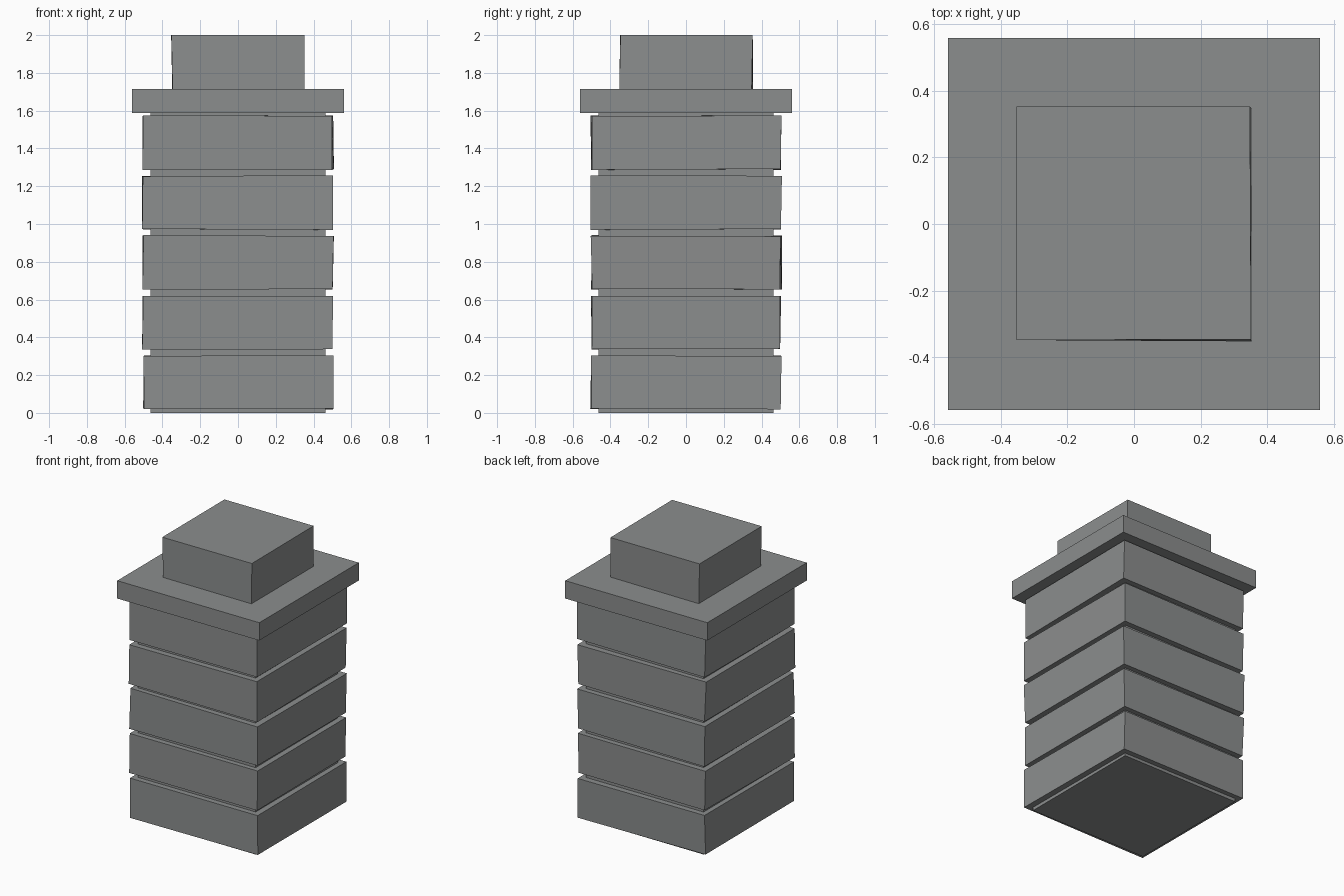
import bpy
import bmesh
import random
from mathutils import Vector

random.seed(4)

if "Cube" in bpy.data.objects:
    bpy.data.objects.remove(bpy.data.objects["Cube"], do_unlink=True)

stone = bpy.data.materials.new("grey stone")
stone.use_nodes = True
stone.diffuse_color = (0.26, 0.27, 0.27, 1)
stone.node_tree.nodes["Principled BSDF"].inputs["Base Color"].default_value = stone.diffuse_color


def block(name, half, bottom, top, wobble=0.0):
    """Square stone block; wobble nudges its corners for a hand-cut look."""
    bm = bmesh.new()
    bmesh.ops.create_cube(bm, size=2)
    for v in bm.verts:
        z = top if v.co.z > 0 else bottom
        nudge = Vector([random.uniform(-wobble, wobble) for _ in range(3)])
        nudge.z *= 0.5
        v.co = Vector((v.co.x * half, v.co.y * half, z)) + nudge
    mesh = bpy.data.meshes.new(name)
    bm.to_mesh(mesh)
    bm.free()
    mesh.materials.append(stone)
    obj = bpy.data.objects.new(name, mesh)
    bpy.context.collection.objects.link(obj)
    return obj


# Recessed core showing in the joints between courses
block("pillar_core", 0.463, 0, 1.59)

# Five stacked courses with slightly uneven corners
for i in range(5):
    base = 0.021 + i * 0.317
    block(f"stone_course_{i + 1}", 0.502, base, base + 0.283, 0.006)

# Overhanging slab
block("top_slab", 0.56, 1.588, 1.715)

# Cap block, its top corners level
cap = block("cap_block", 0.35, 1.712, 2, 0.004)
for v in cap.data.vertices:
    if v.co.z > 1.9:
        v.co.z = 2
